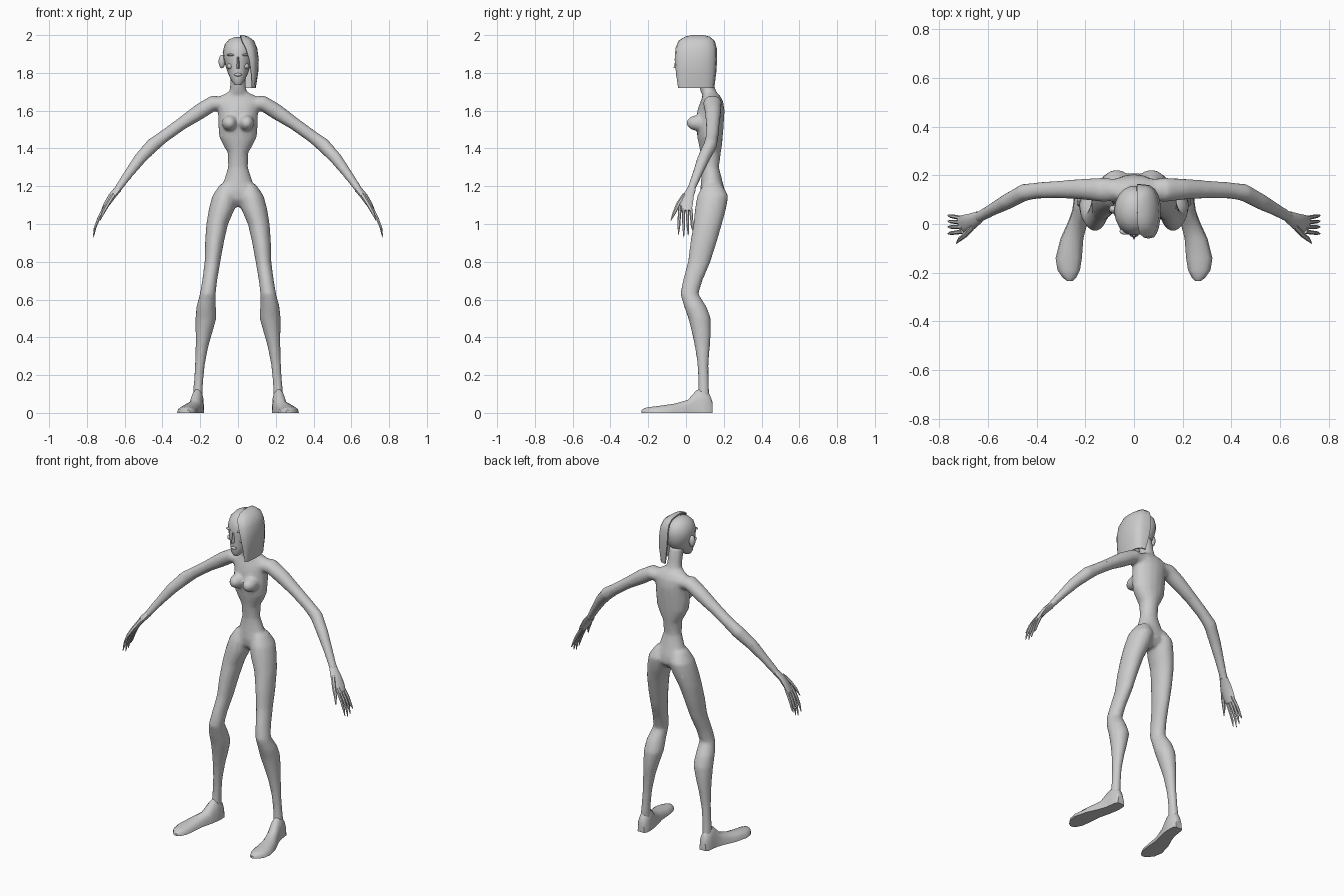
import bpy, bmesh, math
from mathutils import Vector

skin = bpy.data.materials.new("plain_grey")
skin.diffuse_color = (0.6, 0.6, 0.6, 1)


def finish(name, bm, mirror=False, angle=50):
    bmesh.ops.recalc_face_normals(bm, faces=bm.faces)
    me = bpy.data.meshes.new(name)
    bm.to_mesh(me)
    bm.free()
    ob = bpy.data.objects.new(name, me)
    bpy.context.collection.objects.link(ob)
    me.materials.append(skin)
    if mirror:
        m = ob.modifiers.new("mirror", "MIRROR")
        m.use_mirror_merge = False
    select(ob)
    bpy.ops.object.convert(target="MESH")
    bpy.ops.object.shade_smooth_by_angle(angle=math.radians(angle))
    return ob


def select(*obs):
    bpy.ops.object.select_all(action="DESELECT")
    for o in obs:
        o.select_set(True)
    bpy.context.view_layer.objects.active = obs[0]


def skin_rings(name, rings, mirror=False, angle=50):
    """Bridge equal-length point rings and cap both ends."""
    bm = bmesh.new()
    vs = [[bm.verts.new(p) for p in r] for r in rings]
    n = len(vs[0])
    for a, b in zip(vs, vs[1:]):
        for i in range(n):
            j = (i + 1) % n
            bm.faces.new((a[i], a[j], b[j], b[i]))
    bm.faces.new(vs[0])
    bm.faces.new(vs[-1])
    return finish(name, bm, mirror, angle)


def loft(name, path, n=16, flat=True, mirror=False):
    """path rows: x, y, z, r_u, r_v; flat keeps the rings horizontal."""
    pts = [Vector(p[:3]) for p in path]
    rings = []
    for i, p in enumerate(path):
        u, v = Vector((1, 0, 0)), Vector((0, 1, 0))
        if not flat:
            t = (pts[min(i + 1, len(pts) - 1)] - pts[max(i - 1, 0)]).normalized()
            u = t.cross(Vector((0, 0, 1))).normalized()
            v = t.cross(u)
        rings.append([pts[i] + u * p[3] * math.cos(k * math.tau / n)
                      + v * p[4] * math.sin(k * math.tau / n) for k in range(n)])
    return skin_rings(name, rings, mirror)


def blob(name, c, r, mirror=False):
    bm = bmesh.new()
    bmesh.ops.create_uvsphere(bm, u_segments=12, v_segments=8, radius=1)
    for v in bm.verts:
        v.co = Vector(c) + Vector([v.co[i] * r[i] for i in range(3)])
    return finish(name, bm, mirror)


# Torso with neck
torso = loft("body", [
    (0, .145, 1.09, .03, .03), (0, .145, 1.13, .095, .065), (0, .14, 1.18, .103, .066),
    (0, .137, 1.22, .078, .058), (0, .13, 1.30, .053, .045), (0, .13, 1.38, .055, .055),
    (0, .13, 1.41, .075, .06), (0, .127, 1.46, .1, .068), (0, .127, 1.53, .106, .073),
    (0, .132, 1.60, .107, .073), (0, .137, 1.65, .125, .06), (0, .135, 1.68, .09, .045),
    (0, .118, 1.70, .046, .042), (0, .108, 1.74, .042, .04), (0, .09, 1.82, .042, .045)])

# Legs, hip to ankle
legs = loft("legs", [
    (.06, .14, 1.21, .035, .05), (.07, .142, 1.15, .066, .083), (.086, .13, 1.08, .069, .083),
    (.11, .115, 1.0, .058, .076), (.125, .092, .9, .05, .07), (.135, .07, .8, .042, .06),
    (.15, .035, .7, .04, .052), (.16, .018, .63, .042, .048), (.169, .05, .56, .052, .06),
    (.17, .072, .5, .056, .06), (.181, .082, .42, .044, .05), (.191, .087, .35, .034, .04),
    (.202, .09, .25, .026, .029), (.21, .093, .15, .025, .028), (.214, .093, .06, .028, .035)],
    mirror=True)

# Arms, shoulder to wrist
arms = loft("arms", [
    (.05, .14, 1.635, .045, .035), (.13, .14, 1.64, .05, .042), (.2, .143, 1.597, .044, .042),
    (.3, .142, 1.53, .037, .034), (.39, .138, 1.465, .034, .033), (.45, .13, 1.42, .036, .038),
    (.52, .092, 1.345, .033, .033), (.58, .06, 1.265, .027, .025), (.63, .032, 1.195, .024, .02),
    (.65, .022, 1.165, .028, .016)], flat=False, mirror=True)

# Bust
bust = blob("bust", (.045, .062, 1.535), (.042, .062, .042), mirror=True)

# Blend the fleshy parts into one continuous body
select(torso, legs, arms, bust)
bpy.ops.object.join()
m = torso.modifiers.new("blend", "REMESH")
m.mode, m.voxel_size = "VOXEL", .009
m = torso.modifiers.new("soften", "SMOOTH")
m.factor, m.iterations = .5, 8
m = torso.modifiers.new("reduce", "DECIMATE")
m.ratio = .25
bpy.ops.object.convert(target="MESH")
bpy.ops.object.shade_smooth_by_angle(angle=math.radians(60))

# Feet with flat soles: y, x, half width, height
feet = [(.14, .213, .022, .06), (.125, .213, .032, .1), (.09, .214, .035, .135),
        (.055, .218, .036, .122), (.01, .23, .04, .07), (-.06, .255, .047, .05),
        (-.14, .268, .054, .038), (-.19, .268, .046, .032), (-.22, .265, .028, .026),
        (-.235, .263, .01, .015)]
skin_rings("feet", [[(x + w * math.cos(k * math.tau / 14), y,
                      h * max(0, math.sin(k * math.tau / 14)) ** .75) for k in range(14)]
                    for y, x, w, h in feet], mirror=True, angle=40)

# Hands: palm, four curved fingers and a thumb
loft("palms", [(.635, .03, 1.185, .024, .018), (.665, .012, 1.15, .033, .017),
               (.695, .0, 1.105, .038, .014), (.715, -.004, 1.07, .034, .009)],
     n=10, flat=False, mirror=True)
for i, (y0, y1, z1) in enumerate([(.023, .036, .965), (.005, .012, .94),
                                  (-.013, -.012, .93), (-.031, -.04, .945)]):
    loft(f"finger_{i + 1}", [(.703, y0, 1.095, .009, .009),
                             (.735, (y0 + y1) / 2, 1.035, .0085, .0085),
                             (.755, y1 * .75 + y0 * .25, .985, .007, .007),
                             (.765, y1, z1, .002, .002)], n=6, flat=False, mirror=True)
loft("thumbs", [(.66, -.008, 1.155, .012, .012), (.69, -.042, 1.105, .011, .011),
                (.715, -.062, 1.06, .009, .009), (.73, -.08, 1.02, .002, .002)],
     n=6, flat=False, mirror=True)

# Head: tapered jaw up to a round skull
loft("head", [(0, -.015, 1.737, .018, .02), (0, -.003, 1.757, .034, .042),
              (0, .025, 1.79, .05, .072), (0, .045, 1.83, .064, .092),
              (0, .052, 1.87, .075, .1), (0, .055, 1.91, .081, .102),
              (0, .057, 1.95, .071, .09), (0, .058, 1.978, .047, .062),
              (0, .058, 1.99, .015, .02)], n=18)

# Face details
skin_rings("nose", [[(-.006, -.045, 1.885), (.006, -.045, 1.885), (0, -.052, 1.885)],
                    [(-.014, -.035, 1.822), (.014, -.035, 1.822), (0, -.066, 1.826)]])
blob("lips", (0, -.042, 1.79), (.02, .012, .009))
blob("brows", (.034, -.03, 1.895), (.026, .014, .007), mirror=True)
blob("cheeks", (.042, -.012, 1.835), (.018, .022, .016), mirror=True)

# Single exposed ear
blob("ear", (-.085, .06, 1.86), (.018, .018, .036))

# Hair: one-sided shell from the parting down to a straight hem
# rows: z, front x, outer x, back x, front y, back y
rows = [(2.0, .014, .03, .012, .03, .09), (1.992, .015, .055, .012, -.005, .125),
        (1.97, .022, .085, .012, -.04, .152), (1.93, .042, .102, .012, -.056, .163),
        (1.87, .06, .11, .014, -.06, .165), (1.80, .07, .107, .024, -.053, .16),
        (1.72, .076, .094, .04, -.042, .15)]
bm = bmesh.new()
grid = []
for z, xf, xo, xb, yf, yb in rows:
    line = []
    for k in range(11):
        t = k / 10
        bulge = math.sin(math.pi * t) ** .6 if 0 < k < 10 else 0
        base = xf + (xb - xf) * t
        y = (yf + yb) / 2 - (yb - yf) / 2 * math.cos(math.pi * t)
        line.append(bm.verts.new((base + (xo - base) * bulge, y, z)))
    grid.append(line)
for a, b in zip(grid, grid[1:]):
    for k in range(10):
        bm.faces.new((a[k], a[k + 1], b[k + 1], b[k]))
bm.faces.new(grid[0])
hair = finish("hair", bm)
m = hair.modifiers.new("thickness", "SOLIDIFY")
m.thickness, m.offset = .008, -1
bpy.ops.object.convert(target="MESH")
bpy.ops.object.shade_smooth_by_angle(angle=math.radians(50))
